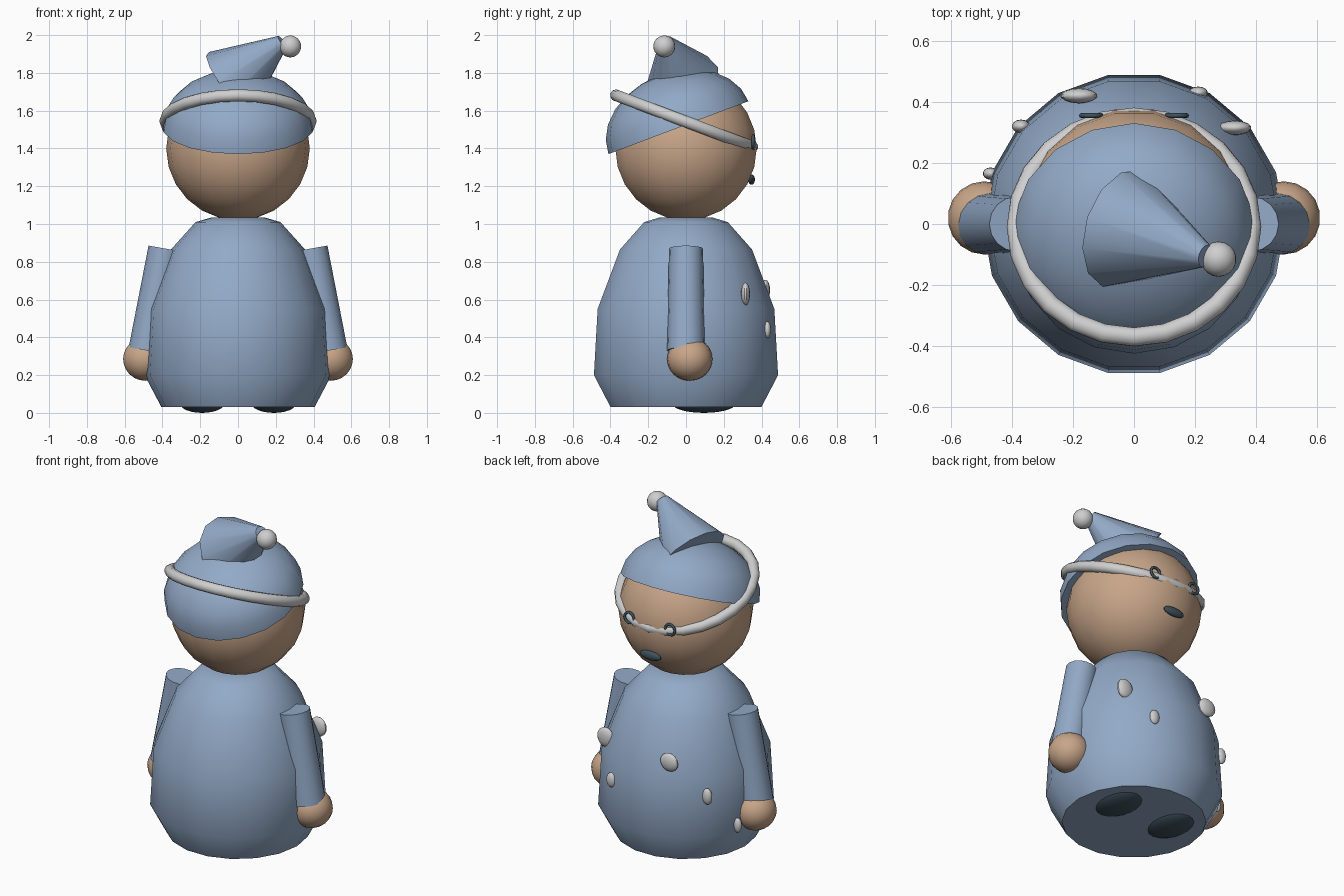
import bpy, bmesh, math
from mathutils import Vector, Matrix

if "Cube" in bpy.data.objects:
    bpy.data.objects.remove(bpy.data.objects["Cube"], do_unlink=True)


def material(name, r, g, b):
    m = bpy.data.materials.new(name)
    m.use_nodes = True
    m.diffuse_color = (r, g, b, 1)
    m.node_tree.nodes["Principled BSDF"].inputs["Base Color"].default_value = (r, g, b, 1)
    return m


BLUE = material("dusty blue", 0.29, 0.40, 0.57)
TAN = material("skin tan", 0.58, 0.38, 0.25)
GREY = material("pale grey", 0.62, 0.62, 0.63)
DARK = material("dark slate", 0.05, 0.085, 0.11)


def finish(name, bm, mat, matrix=None, angle=40):
    """Turn a bmesh into a smooth-shaded object."""
    if matrix:
        bm.transform(matrix)
    bmesh.ops.recalc_face_normals(bm, faces=bm.faces)
    me = bpy.data.meshes.new(name)
    bm.to_mesh(me)
    bm.free()
    me.materials.append(mat)
    ob = bpy.data.objects.new(name, me)
    bpy.context.collection.objects.link(ob)
    bpy.ops.object.select_all(action="DESELECT")
    ob.select_set(True)
    bpy.context.view_layer.objects.active = ob
    bpy.ops.object.shade_smooth_by_angle(angle=math.radians(angle))
    return ob


def ellipsoid(name, center, radii, mat, segs=18, rings=12, turn=0.0):
    bm = bmesh.new()
    bmesh.ops.create_uvsphere(bm, u_segments=segs, v_segments=rings, radius=1)
    m = (Matrix.Translation(center) @ Matrix.Rotation(turn, 4, "Z")
         @ Matrix.Diagonal((*radii, 1)))
    return finish(name, bm, mat, m)


def lathe(name, profile, segs, mat, matrix=None):
    """Revolve (radius, height) points around z and cap both ends."""
    bm = bmesh.new()
    rings = []
    for r, z in profile:
        rings.append([bm.verts.new((r * math.cos(math.tau * i / segs),
                                    r * math.sin(math.tau * i / segs), z))
                      for i in range(segs)])
    for a, b in zip(rings, rings[1:]):
        for i in range(segs):
            j = (i + 1) % segs
            bm.faces.new((a[i], a[j], b[j], b[i]))
    bm.faces.new(rings[0])
    bm.faces.new(rings[-1])
    return finish(name, bm, mat, matrix)


def cone(name, start, end, r1, r2, segs, mat):
    start, end = Vector(start), Vector(end)
    axis = end - start
    m = Matrix.Translation(start) @ axis.to_track_quat("Z", "Y").to_matrix().to_4x4()
    return lathe(name, [(r1, 0), (r2, axis.length)], segs, mat, m)


def torus(name, major, minor, segs, sides, mat, matrix):
    bm = bmesh.new()
    grid = []
    for i in range(segs):
        a = math.tau * i / segs
        ring = []
        for k in range(sides):
            b = math.tau * k / sides
            r = major + minor * math.cos(b)
            ring.append(bm.verts.new((r * math.cos(a), r * math.sin(a), minor * math.sin(b))))
        grid.append(ring)
    for i in range(segs):
        for k in range(sides):
            n, l = (i + 1) % segs, (k + 1) % sides
            bm.faces.new((grid[i][k], grid[n][k], grid[n][l], grid[i][l]))
    return finish(name, bm, mat, matrix, 60)


# Robe
lathe("robe", [(0.405, 0.03), (0.495, 0.2), (0.475, 0.55), (0.355, 0.865),
               (0.225, 1.01), (0.14, 1.035)], 18, BLUE)

# Head, turned so a vertex column runs down the face
ellipsoid("head", (0, 0, 1.4), (0.38, 0.38, 0.38), TAN, turn=math.pi / 2)

# Sleeves, hands, feet and eyes on both sides
for side, s in (("left", 1), ("right", -1)):
    cone(side + "_sleeve", (s * 0.48, 0, 0.33), (s * 0.385, 0, 0.87), 0.1, 0.09, 16, BLUE)
    ellipsoid(side + "_hand", (s * 0.49, 0.02, 0.285), (0.12, 0.12, 0.115), TAN)
    ellipsoid(side + "_foot", (s * 0.19, 0.095, 0.05), (0.12, 0.17, 0.05), DARK)
    torus(side + "_eye", 0.032, 0.008, 16, 8, DARK,
          Matrix.Translation((s * 0.14, 0.355, 1.435)) @ Matrix.Rotation(math.pi / 2, 4, "X"))

# Mouth
ellipsoid("mouth", (0, 0.347, 1.235), (0.072, 0.018, 0.027), DARK)

# Cap: flattened dome tipped towards the back
tilt = math.radians(20.7)
bm = bmesh.new()
bmesh.ops.create_uvsphere(bm, u_segments=18, v_segments=12, radius=1)
cut = bmesh.ops.bisect_plane(bm, geom=bm.verts[:] + bm.edges[:] + bm.faces[:],
                             plane_co=(0, 0, 0), plane_no=(0, 0, 1), clear_inner=True)
bmesh.ops.holes_fill(bm, edges=[e for e in bm.edges if e.is_boundary])
finish("cap", bm, BLUE, Matrix.Translation((0, -0.04, 1.51)) @ Matrix.Rotation(tilt, 4, "X")
       @ Matrix.Diagonal((0.4, 0.396, 0.295, 1)))

# Hat band tipped the other way, sinking into the face
torus("hat_band", 0.385, 0.032, 24, 10, GREY,
      Matrix.Translation((0, -0.01, 1.545)) @ Matrix.Rotation(-tilt, 4, "X"))

# Drooping hat point and its bobble
cone("hat_point", (-0.04, -0.015, 1.75), (0.235, -0.105, 1.965), 0.2, 0.038, 12, BLUE)
ellipsoid("bobble", (0.277, -0.115, 1.94), (0.058, 0.058, 0.058), GREY)

# Flat spots scattered over the chest
spots = [((0.33, 0.315, 0.63), (0.055, 0.024, 0.06)),
         ((0.21, 0.43, 0.44), (0.032, 0.02, 0.045)),
         ((-0.18, 0.42, 0.65), (0.06, 0.025, 0.055)),
         ((-0.37, 0.32, 0.45), (0.03, 0.022, 0.05)),
         ((-0.47, 0.165, 0.24), (0.025, 0.02, 0.045))]
for i, (center, radii) in enumerate(spots):
    ellipsoid("spot_%d" % (i + 1), center, radii, GREY, 14, 8)
